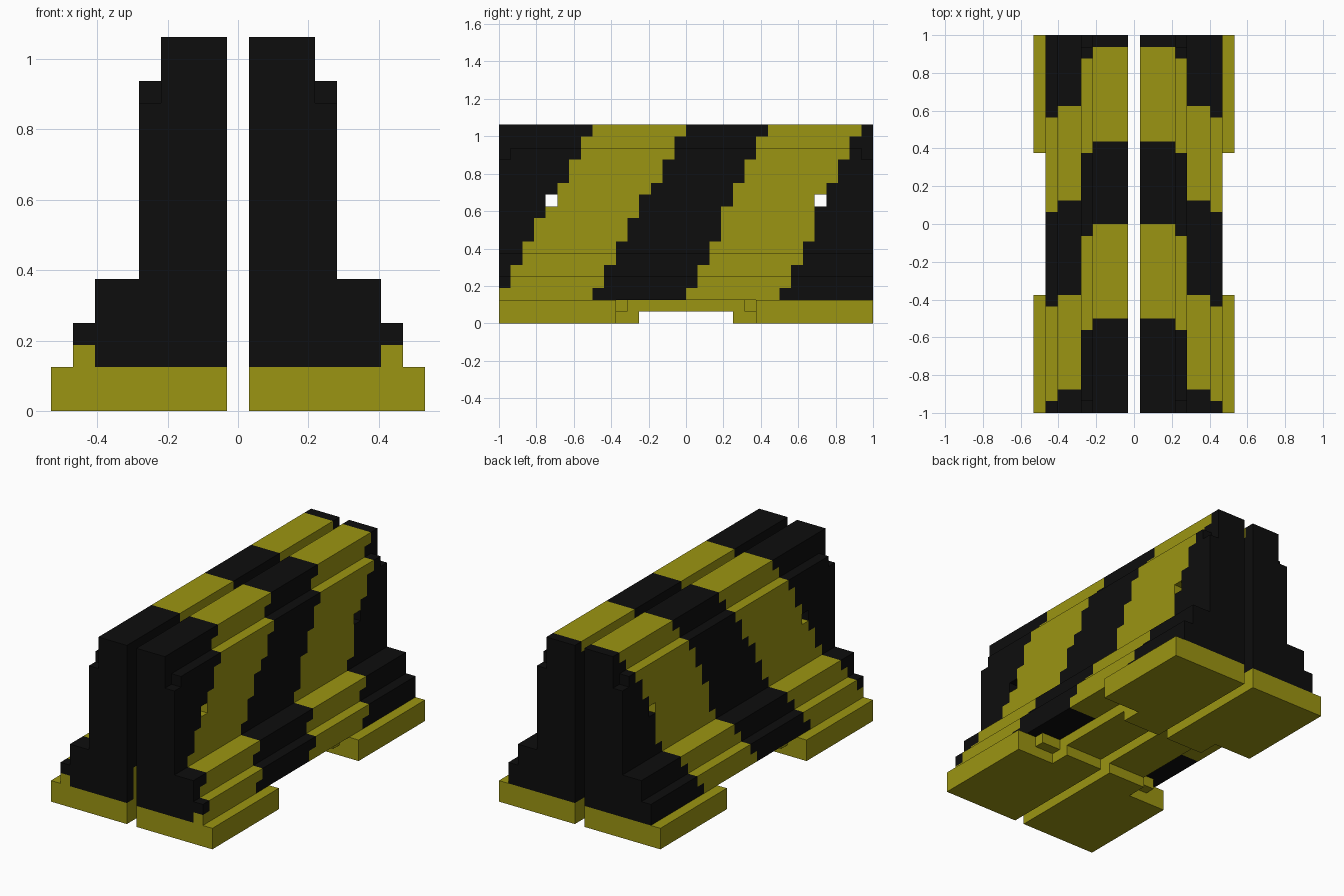
import bpy, bmesh, math
from mathutils import Vector

if "Cube" in bpy.data.objects:
    bpy.data.objects.remove(bpy.data.objects["Cube"])

U = 0.0625                      # block size; one half is 8 x 32 x 17 blocks
NX, NY, NZ = 8, 32, 17


def material(name, rgb):
    m = bpy.data.materials.new(name)
    m.diffuse_color = (*rgb, 1)
    m.use_nodes = True
    m.node_tree.nodes["Principled BSDF"].inputs["Base Color"].default_value = m.diffuse_color
    return m


MATS = [material("warning_yellow", (0.33, 0.30, 0.006)),
        material("black", (0.004, 0.004, 0.004))]


def foot_width(j, k):
    """Width in blocks of the foot: wide pads joined by a thin raised strip."""
    d = min(j, NY - 1 - j)
    if d < 10:
        return 8
    if k == 0:
        return 4 if d < 12 else 0
    return 6 if d == 10 else 4


def wall_width(k):
    """Stepped barrier profile."""
    return 7 if k < 4 else 6 if k < 6 else 4 if k < 15 else 3


def solid(i, j, k):
    if not (0 <= i < NX and 0 <= j < NY and 0 <= k < NZ):
        return False
    if k < 2:
        return i < foot_width(j, k)
    if k == 10 and j in (4, 27):                # square through holes
        return False
    if k == 14 and i == 3 and j in (0, 31):     # chipped end corners
        return False
    return i < wall_width(k)


def colour(i, j, k):
    """Yellow foot, slanted yellow stripes on a black wall."""
    if k < 2:
        return 0
    if k == 2 and j == 0 and i < 6:             # black end face
        return 1
    a = (k - 1) // 2 if k < 12 else k // 2
    b = (k - 1) // 2 if k < 7 else 3 if k < 10 else k // 2 - 1
    return 0 if a <= j < a + 8 or 16 + b <= j < 24 + b else 1


def build(name, layers):
    """Skin the blocks in the given layers, merge flat areas, mirror in x."""
    bm = bmesh.new()
    verts = {}

    def vert(p):
        if p not in verts:
            verts[p] = bm.verts.new((U * (p[0] + 0.5), U * p[1] - 1, U * p[2]))
        return verts[p]

    for k in layers:
        for j in range(NY):
            for i in range(NX):
                if not solid(i, j, k):
                    continue
                for ax in range(3):
                    for s in (0, 1):
                        n = [i, j, k]
                        n[ax] += 2 * s - 1
                        if solid(*n):
                            continue
                        loop = []
                        for u, v in ((0, 0), (1, 0), (1, 1), (0, 1)):
                            c = [i, j, k]
                            c[ax] += s
                            c[(ax + 1) % 3] += u
                            c[(ax + 2) % 3] += v
                            loop.append(vert(tuple(c)))
                        f = bm.faces.new(loop if s else loop[::-1])
                        f.material_index = colour(i, j, k)
    bmesh.ops.dissolve_limit(bm, angle_limit=math.radians(1), verts=bm.verts[:],
                             edges=bm.edges[:], delimit={'MATERIAL'})
    me = bpy.data.meshes.new(name)
    bm.to_mesh(me)
    bm.free()
    for m in MATS:
        me.materials.append(m)
    ob = bpy.data.objects.new(name, me)
    bpy.context.collection.objects.link(ob)
    mir = ob.modifiers.new("mirror", 'MIRROR')
    mir.use_mirror_merge = False


build("barrier_foot", range(0, 2))
build("striped_wall", range(2, NZ))
